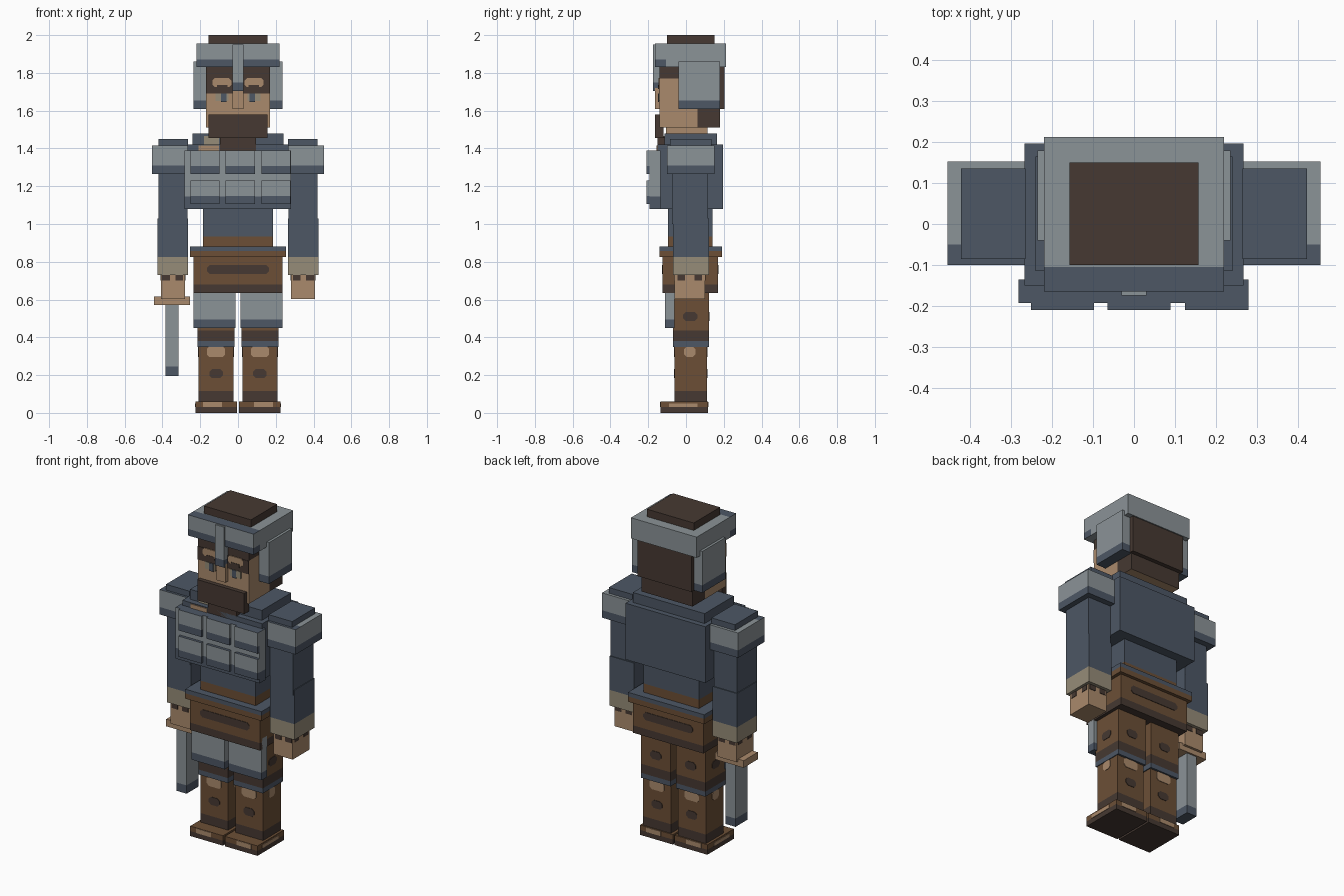
import bpy, bmesh
from mathutils import Vector

if "Cube" in bpy.data.objects:
    bpy.data.objects.remove(bpy.data.objects["Cube"])


def material(name, r, g, b):
    m = bpy.data.materials.new(name)
    m.diffuse_color = [((c / 255 + 0.055) / 1.055) ** 2.4 for c in (r, g, b)] + [1]
    m.use_nodes = True
    m.node_tree.nodes["Principled BSDF"].inputs["Base Color"].default_value = m.diffuse_color
    return m


STEEL = material("steel", 139, 147, 151)
SLATE = material("slate cloth", 77, 87, 101)
BROWN = material("leather", 108, 79, 54)
DARK = material("dark brown", 70, 57, 50)
SKIN = material("skin", 170, 138, 108)
BEIGE = material("beige", 150, 140, 120)


def finish(name, bm, mats):
    bmesh.ops.recalc_face_normals(bm, faces=bm.faces)
    me = bpy.data.meshes.new(name)
    bm.to_mesh(me)
    bm.free()
    for m in mats:
        me.materials.append(m)
    ob = bpy.data.objects.new(name, me)
    bpy.context.collection.objects.link(ob)
    return ob


def box(name, x, y, z, mat, paint=(), both=False):
    """Box from ranges; paint = (axis, low, high, material, rule) cuts the box and colours that span."""
    for s in ((1, -1) if both else (1,)):
        bm = bmesh.new()
        bmesh.ops.create_cube(bm, size=1)
        for v in bm.verts:
            v.co = [r[0] + (c + 0.5) * (r[1] - r[0]) for c, r in zip(v.co, (x, y, z))]
            v.co.x *= s
        mats = [mat]
        for axis, lo, hi, m, rule in paint:
            n = Vector([float(i == axis) for i in range(3)])
            for cut in (lo, hi):
                bmesh.ops.bisect_plane(bm, geom=bm.verts[:] + bm.edges[:] + bm.faces[:],
                                       plane_co=n * cut, plane_no=n)
        bmesh.ops.recalc_face_normals(bm, faces=bm.faces)
        bm.normal_update()
        for axis, lo, hi, m, rule in paint:
            if m not in mats:
                mats.append(m)
            for f in bm.faces:
                c = f.calc_center_median()
                if lo - 1e-4 <= c[axis] <= hi + 1e-4 and rule(c, f.normal):
                    f.material_index = mats.index(m)
        side = ("_left" if s > 0 else "_right") if both else ""
        finish(name + side, bm, mats)


def always(c, n):
    return True


def band(lo, hi, m, rule=always):
    return (2, lo, hi, m, rule)


def patch(name, axis, at, u, z, mat, corner=0.0, both=False):
    """Thin painted plate facing along axis 0 or 1, with optional clipped corners."""
    for s in ((1, -1) if both else (1,)):
        k = corner
        pts = [(u[0] + k, z[0]), (u[1] - k, z[0]), (u[1], z[0] + k), (u[1], z[1] - k),
               (u[1] - k, z[1]), (u[0] + k, z[1]), (u[0], z[1] - k), (u[0], z[0] + k)]
        if not k:
            pts = pts[::2]
            pts = [(u[0], z[0]), (u[1], z[0]), (u[1], z[1]), (u[0], z[1])]
        bm = bmesh.new()
        vs = [bm.verts.new((s * at, a, b) if axis == 0 else (s * a, at, b)) for a, b in pts]
        f = bm.faces.new(vs)
        out = bmesh.ops.extrude_face_region(bm, geom=[f])["geom"]
        for v in bm.verts:
            v.co[axis] -= 0.003
        for v in out:
            if isinstance(v, bmesh.types.BMVert):
                v.co[axis] += 0.006
        finish(name, bm, [mat])


# Head, hair and face
box("head", (-.17, .17), (-.14, .18), (1.51, 1.90), SKIN, [
    band(1.77, 1.90, DARK),
    (1, .06, .18, DARK, lambda c, n: n.z > -.5)])
box("back_hair", (-.18, .18), (.16, .205), (1.61, 1.84), DARK)
box("top_hair", (-.157, .157), (-.10, .15), (1.93, 2.0), DARK)
patch("brow_mask", 1, -.140, (-.17, .17), (1.69, 1.77), DARK)
patch("brow", 1, -.142, (.035, .135), (1.725, 1.772), SKIN, .012, True)
patch("brow_line", 1, -.144, (.055, .11), (1.715, 1.735), DARK, 0, True)
patch("under_eye", 1, -.142, (.035, .09), (1.66, 1.692), SKIN, 0, True)
patch("eye_white", 1, -.143, (.05, .12), (1.65, 1.692), BEIGE, 0, True)
patch("eye", 1, -.145, (.062, .09), (1.645, 1.692), SLATE, 0, True)
box("nose", (-.03, .03), (-.163, -.13), (1.61, 1.72), SKIN)
box("beard", (-.157, .157), (-.165, -.12), (1.455, 1.58), DARK)
box("beard_tip", (-.095, .095), (-.15, -.115), (1.385, 1.46), DARK)
box("neck", (-.11, .11), (-.105, .115), (1.45, 1.52), SKIN)

# Helmet
box("helmet", (-.22, .22), (-.165, .212), (1.83, 1.955), STEEL, [
    band(1.83, 1.87, SLATE, lambda c, n: c.y < -.1 and n.z > -.5),
    (1, -.165, -.105, SLATE, lambda c, n: n.z > .5)])
box("nose_guard", (-.03, .03), (-.175, -.14), (1.705, 1.95), STEEL, [
    band(1.705, 1.75, SLATE)])
box("cheek_guard", (.165, .235), (-.04, .18), (1.61, 1.86), STEEL, [
    band(1.61, 1.655, SLATE)], True)

# Torso
box("collar", (-.24, .24), (-.115, .165), (1.36, 1.48), SLATE)
patch("collar_cloth", 1, -.117, (-.18, -.10), (1.41, 1.465), BEIGE)
patch("collar_skin", 1, -.152, (-.21, -.10), (1.385, 1.415), SKIN)
box("chest", (-.267, .267), (-.15, .197), (1.08, 1.42), SLATE)
box("waist", (-.185, .185), (-.095, .14), (.83, 1.10), SLATE, [band(.83, .935, BROWN)])
box("breastplate", (-.282, .28), (-.193, -.135), (1.08, 1.39), STEEL, [
    band(1.08, 1.145, SLATE), band(1.39, 1.39, SLATE)])
for x0 in (-.252, -.065, .125):
    for z0 in (1.105, 1.265):
        box("chest_plate", (x0, x0 + .154), (-.21, -.17), (z0, z0 + .125), STEEL, [
            band(z0, z0 + .042, SLATE), band(z0 + .125, z0 + .125, SLATE)])

# Belt and skirt
box("belt", (-.255, .255), (-.14, .19), (.825, .882), BROWN, [
    band(.857, .882, SLATE)])
box("skirt", (-.235, .235), (-.125, .17), (.635, .84), BROWN, [band(.635, .68, DARK)])
for y in (-.125, .17):
    patch("skirt_slot", 1, y, (-.165, .165), (.735, .782), DARK, .015)

# Arms
box("upper_arm", (.268, .422), (-.075, .117), (1.0, 1.42), SLATE, both=True)
box("arm_cap", (.265, .422), (-.085, .135), (1.40, 1.45), SLATE, both=True)
box("shoulder_guard", (.265, .455), (-.10, .152), (1.265, 1.415), STEEL, [
    band(1.265, 1.31, SLATE),
    (1, -.10, -.05, SLATE, lambda c, n: n.z > .5)], True)
box("forearm", (.264, .426), (-.07, .122), (.73, 1.03), SLATE, [
    band(.73, .825, BEIGE)], True)
box("hand", (.28, .408), (-.06, .10), (.602, .75), SKIN, both=True)
for u in (.29, .36):
    for y in (-.06, .10):
        patch("glove_patch", 1, y, (u, u + .042), (.70, .732), DARK, 0, True)
for u in (-.045, .045):
    for x in (.28, .408):
        patch("glove_side_patch", 0, x, (u, u + .04), (.70, .732), DARK, 0, True)

# Sword
box("sword_guard", (-.445, -.255), (-.05, .085), (.572, .615), SKIN)
box("sword_blade", (-.384, -.316), (-.04, .075), (.195, .58), STEEL, [
    band(.195, .245, SLATE)])

# Legs
box("thigh_guard", (.012, .235), (-.11, -.06), (.45, .70), STEEL, [
    band(.45, .495, SLATE)], True)
box("thigh", (.018, .215), (-.07, .122), (.35, .66), BROWN, [
    band(.35, .38, SLATE), band(.38, .435, DARK)], True)
box("shin", (.024, .21), (-.06, .11), (.05, .36), BROWN, [band(.05, .115, DARK)], True)
box("boot", (.006, .225), (-.135, .117), (0, .06), BROWN, [band(0, .03, DARK)], True)

# Painted spots around the legs and boots
for y in (-.06, .11):
    patch("shin_spot", 1, y, (.08, .152), (.185, .232), DARK, .014, True)
    patch("knee_patch", 1, y, (.068, .165), (.295, .352), SKIN, .014, True)
for x in (.024, .21):
    patch("shin_side_patch", 0, x, (-.01, .05), (.295, .352), SKIN, .014, True)
for x in (.018, .215):
    patch("thigh_side_spot", 0, x, (-.015, .06), (.487, .535), DARK, .014, True)
patch("thigh_back_spot", 1, .122, (.08, .152), (.487, .535), DARK, .014, True)
for y in (-.135, .117):
    patch("boot_patch", 1, y, (.085, .185), (.03, .058), SKIN, 0, True)
patch("boot_side_patch", 0, .225, (-.09, .06), (.03, .05), SKIN, 0, True)
